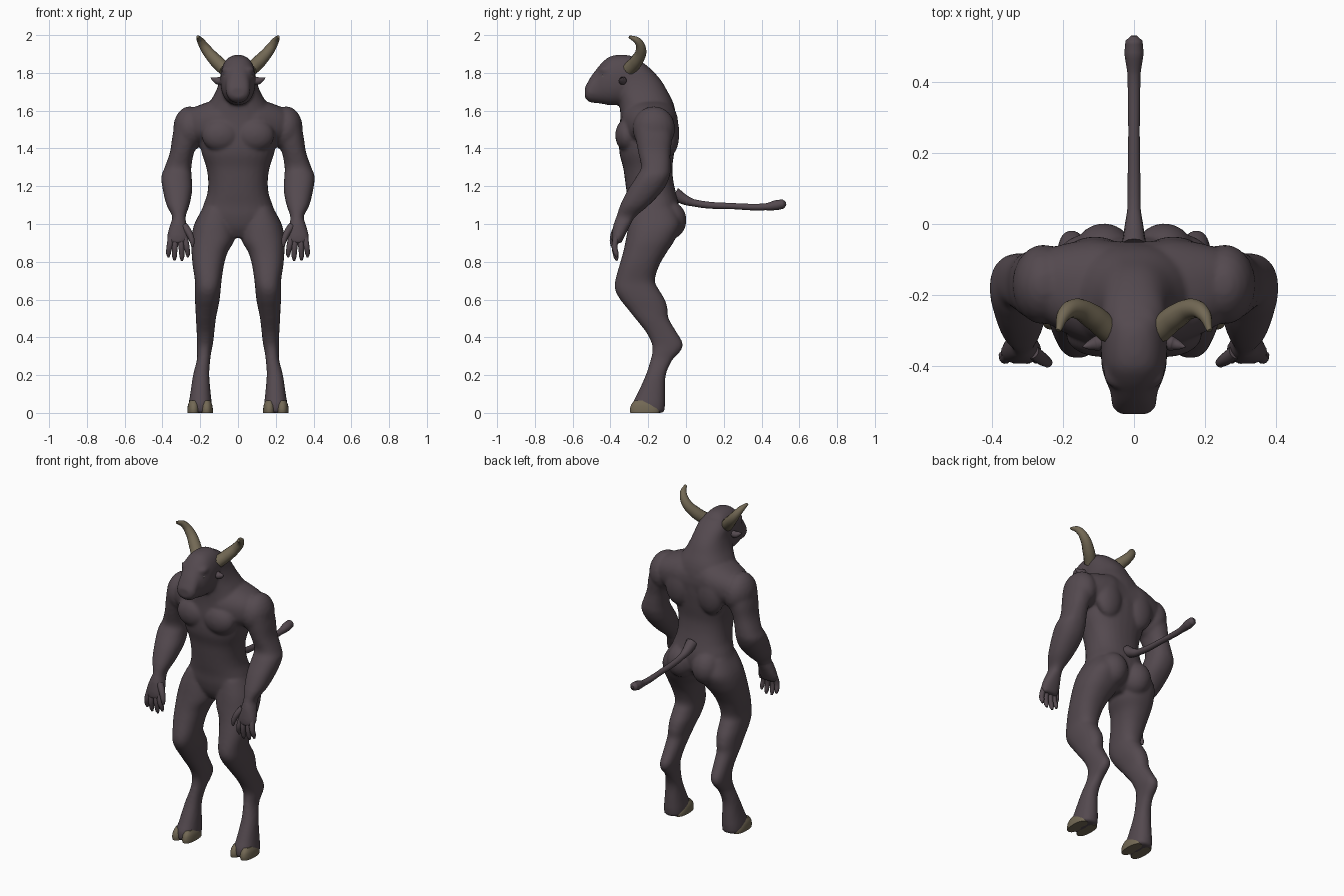
import bpy
import bmesh
import math
from mathutils import Matrix, Vector

if "Cube" in bpy.data.objects:
    bpy.data.objects.remove(bpy.data.objects["Cube"], do_unlink=True)

X, Y, Z = 0, 1, 2
SIDES = (1, -1)


def material(name, colour):
    mat = bpy.data.materials.new(name)
    mat.use_nodes = True
    mat.diffuse_color = (*colour, 1)
    mat.node_tree.nodes["Principled BSDF"].inputs["Base Color"].default_value = (*colour, 1)
    return mat


hide = material("dark hide", (0.088, 0.067, 0.078))
horn = material("horn tan", (0.17, 0.14, 0.09))
dark = material("nostril black", (0.02, 0.016, 0.018))
eye_mat = material("eye grey", (0.13, 0.11, 0.11))


def catmull(a, b, c, d, t):
    return 0.5 * (2 * b + (c - a) * t + (2 * a - 5 * b + 4 * c - d) * t * t
                  + (3 * b - a - 3 * c + d) * t ** 3)


def smooth_rows(rows, steps=4):
    """Interpolate smoothly between the given cross-sections."""
    out = []
    last = len(rows) - 1
    for i in range(last):
        group = [rows[max(i - 1, 0)], rows[i], rows[i + 1], rows[min(i + 2, last)]]
        for s in range(steps):
            out.append([catmull(*values, s / steps) for values in zip(*group)])
    return out + [rows[-1]]


def loft(bm, axis, rows, side=1, power=2.3, segments=28):
    """Rounded rings along an axis; each row is position, then two min/max spans."""
    u_axis, v_axis = [a for a in (X, Y, Z) if a != axis]
    rings = []
    for pos, u0, u1, v0, v1 in smooth_rows(rows):
        ring = []
        for k in range(segments):
            angle = 2 * math.pi * k / segments
            c, s = math.cos(angle), math.sin(angle)
            co = Vector()
            co[axis] = pos
            co[u_axis] = (u0 + u1) / 2 + (u1 - u0) / 2 * math.copysign(abs(c) ** (2 / power), c)
            co[v_axis] = (v0 + v1) / 2 + (v1 - v0) / 2 * math.copysign(abs(s) ** (2 / power), s)
            co.x *= side
            ring.append(bm.verts.new(co))
        rings.append(ring)
    for low, high in zip(rings, rings[1:]):
        for k in range(segments):
            n = (k + 1) % segments
            bm.faces.new((low[k], low[n], high[n], high[k]))
    bm.faces.new(rings[0])
    bm.faces.new(rings[-1])


def symmetric(rows):
    """Turn half widths into full spans about x = 0."""
    return [(pos, -w, w, v0, v1) for pos, w, v0, v1 in rows]


def ellipsoid(bm, centre, radii, side=1):
    place = Matrix.Translation((centre[0] * side, centre[1], centre[2]))
    bmesh.ops.create_uvsphere(bm, u_segments=20, v_segments=12, radius=1,
                              matrix=place @ Matrix.Diagonal((*radii, 1)))


def shade(obj):
    bpy.ops.object.select_all(action="DESELECT")
    obj.select_set(True)
    bpy.context.view_layer.objects.active = obj
    bpy.ops.object.shade_smooth_by_angle(angle=math.radians(50))


def finish(name, bm, mat):
    bmesh.ops.recalc_face_normals(bm, faces=bm.faces)
    mesh = bpy.data.meshes.new(name)
    bm.to_mesh(mesh)
    bm.free()
    obj = bpy.data.objects.new(name, mesh)
    bpy.context.collection.objects.link(obj)
    mesh.materials.append(mat)
    shade(obj)
    return obj


def tubes(name, paths, mat, sides=SIDES):
    """Tapered tubes; each path point is a position and a radius."""
    curve = bpy.data.curves.new(name, "CURVE")
    curve.dimensions = "3D"
    curve.bevel_depth = 1
    curve.bevel_resolution = 4
    curve.resolution_u = 6
    curve.use_fill_caps = True
    for side in sides:
        for path in paths:
            spline = curve.splines.new("BEZIER")
            spline.bezier_points.add(len(path) - 1)
            for point, (x, y, z, r) in zip(spline.bezier_points, path):
                point.co = (x * side, y, z)
                point.radius = r
                point.handle_left_type = point.handle_right_type = "AUTO"
    obj = bpy.data.objects.new(name, curve)
    bpy.context.collection.objects.link(obj)
    curve.materials.append(mat)
    bpy.ops.object.select_all(action="DESELECT")
    obj.select_set(True)
    bpy.context.view_layer.objects.active = obj
    bpy.ops.object.convert(target="MESH")
    shade(bpy.context.view_layer.objects.active)


# Torso and neck, by height: half width, front, back
torso = [(.93, .06, -.25, -.12), (.98, .15, -.28, -.06), (1.04, .195, -.295, -.04),
         (1.1, .18, -.3, -.04), (1.16, .16, -.31, -.055), (1.23, .155, -.32, -.07),
         (1.3, .165, -.33, -.075), (1.38, .19, -.35, -.065), (1.48, .205, -.35, -.055),
         (1.57, .19, -.345, -.055), (1.64, .15, -.35, -.07), (1.7, .115, -.365, -.1),
         (1.76, .095, -.375, -.135), (1.82, .085, -.37, -.19), (1.86, .06, -.35, -.24)]

# Head, from nape to muzzle: half width, bottom, top
head = [(-.24, .06, 1.72, 1.84), (-.28, .082, 1.66, 1.883), (-.34, .09, 1.635, 1.893),
        (-.4, .088, 1.632, 1.885), (-.44, .077, 1.638, 1.855), (-.47, .064, 1.643, 1.82),
        (-.5, .06, 1.645, 1.78), (-.52, .054, 1.655, 1.745), (-.532, .038, 1.67, 1.725)]

# Shoulder girdle, from the spine outwards
girdle = [(-.03, -.34, -.055, 1.4, 1.67), (.06, -.34, -.05, 1.4, 1.67),
          (.12, -.335, -.045, 1.41, 1.655), (.22, -.29, -.065, 1.43, 1.62),
          (.28, -.245, -.09, 1.46, 1.58)]

# Arm and palm, from the shoulder down
arm = [(1.6, .2, .28, -.22, -.11), (1.54, .18, .325, -.27, -.08), (1.46, .2, .345, -.265, -.075),
       (1.38, .235, .357, -.25, -.085), (1.3, .25, .385, -.235, -.085),
       (1.25, .248, .403, -.26, -.09), (1.18, .245, .395, -.305, -.125),
       (1.1, .26, .375, -.345, -.2), (1.04, .28, .345, -.365, -.27),
       (1, .275, .355, -.38, -.295), (.94, .262, .372, -.39, -.325), (.9, .27, .368, -.39, -.345)]

# Leg with raised hock, from the hip down
leg = [(1.08, .04, .185, -.28, -.06), (1, .02, .228, -.3, -.03), (.92, .02, .245, -.315, -.06),
       (.85, .058, .243, -.33, -.105), (.78, .078, .237, -.35, -.145), (.7, .09, .225, -.372, -.168),
       (.65, .095, .225, -.372, -.145), (.6, .1, .225, -.345, -.115), (.55, .11, .222, -.305, -.1),
       (.5, .12, .22, -.265, -.095), (.43, .128, .216, -.21, -.055), (.37, .135, .214, -.18, -.02),
       (.33, .143, .214, -.175, -.03), (.28, .15, .215, -.185, -.075), (.2, .155, .235, -.21, -.11),
       (.1, .147, .25, -.255, -.113), (.05, .142, .258, -.28, -.113), (.003, .142, .26, -.28, -.118)]

# Body: overlapping volumes fused into one smooth skin
body = bmesh.new()
loft(body, Z, symmetric(torso))
loft(body, Y, symmetric(head))
for side in SIDES:
    loft(body, X, girdle, side)
    loft(body, Z, arm, side)
    loft(body, Z, leg, side)
    ellipsoid(body, (.255, -.17, 1.505), (.085, .11, .115), side)   # deltoid
    ellipsoid(body, (.09, -.31, 1.47), (.1, .062, .085), side)      # chest
    ellipsoid(body, (.11, -.09, 1.48), (.085, .052, .12), side)     # shoulder blade
    ellipsoid(body, (.085, -.09, 1.02), (.085, .09, .1), side)      # buttock
    ellipsoid(body, (.05, -.42, 1.815), (.035, .04, .02), side)     # brow
    ellipsoid(body, (.032, -.5, 1.7), (.03, .03, .026), side)       # nostril flare
body = finish("body", body, hide)
fuse = body.modifiers.new("fuse", "REMESH")
fuse.mode = "VOXEL"
fuse.voxel_size = 0.0095
fuse.use_smooth_shade = True
soften = body.modifiers.new("soften", "SMOOTH")
soften.factor = 0.5
soften.iterations = 6
swell = body.modifiers.new("swell", "DISPLACE")
swell.strength = 0.003
swell.mid_level = 0

# Fingers and thumbs
fingers = [[(x, -.365, .94, .017), (x + lean, -.378, .88, .0155),
            (x + lean * 1.5, -.37, tip + .02, .013), (x + lean * 1.5, -.365, tip, .006)]
           for x, lean, tip in ((.284, -.012, .825), (.306, -.006, .806),
                                (.33, .004, .808), (.353, .01, .825))]
thumb = [(.285, -.36, .99, .02), (.258, -.38, .95, .018), (.243, -.39, .91, .014),
         (.24, -.392, .88, .006)]
tubes("fingers", fingers + [thumb], hide)

# Horns, ears and tail
tubes("horns", [[(.07, -.3, 1.82, .036), (.115, -.262, 1.863, .035), (.165, -.238, 1.92, .028),
                 (.197, -.255, 1.967, .02), (.213, -.3, 1.992, .008)]], horn)
tubes("ears", [[(.07, -.33, 1.768, .016), (.105, -.336, 1.758, .021),
                (.128, -.342, 1.766, .012), (.144, -.346, 1.775, .002)]], hide)
tubes("tail", [[(0, -.06, 1.16, .035), (0, -.01, 1.13, .027), (0, .04, 1.112, .019),
                (0, .26, 1.094, .016), (0, .42, 1.091, .018), (0, .48, 1.1, .027),
                (0, .515, 1.106, .024), (0, .53, 1.108, .008)]], hide, sides=(1,))

# Cloven hooves
hooves = bmesh.new()
for side in SIDES:
    for inner, outer in ((.133, .199), (.201, .268)):
        loft(hooves, Z, [(0, inner, outer, -.295, -.14), (.02, inner, outer, -.297, -.14),
                         (.045, inner + .004, outer - .004, -.289, -.16),
                         (.066, inner + .014, outer - .014, -.27, -.19)], side)
finish("hooves", hooves, horn)

# Eyes and nostrils
eyes, nostrils = bmesh.new(), bmesh.new()
for side in SIDES:
    ellipsoid(eyes, (.066, -.437, 1.782), (.013, .014, .01), side)
    ellipsoid(nostrils, (.034, -.526, 1.7), (.01, .006, .007), side)
finish("eyes", eyes, eye_mat)
finish("nostrils", nostrils, dark)
